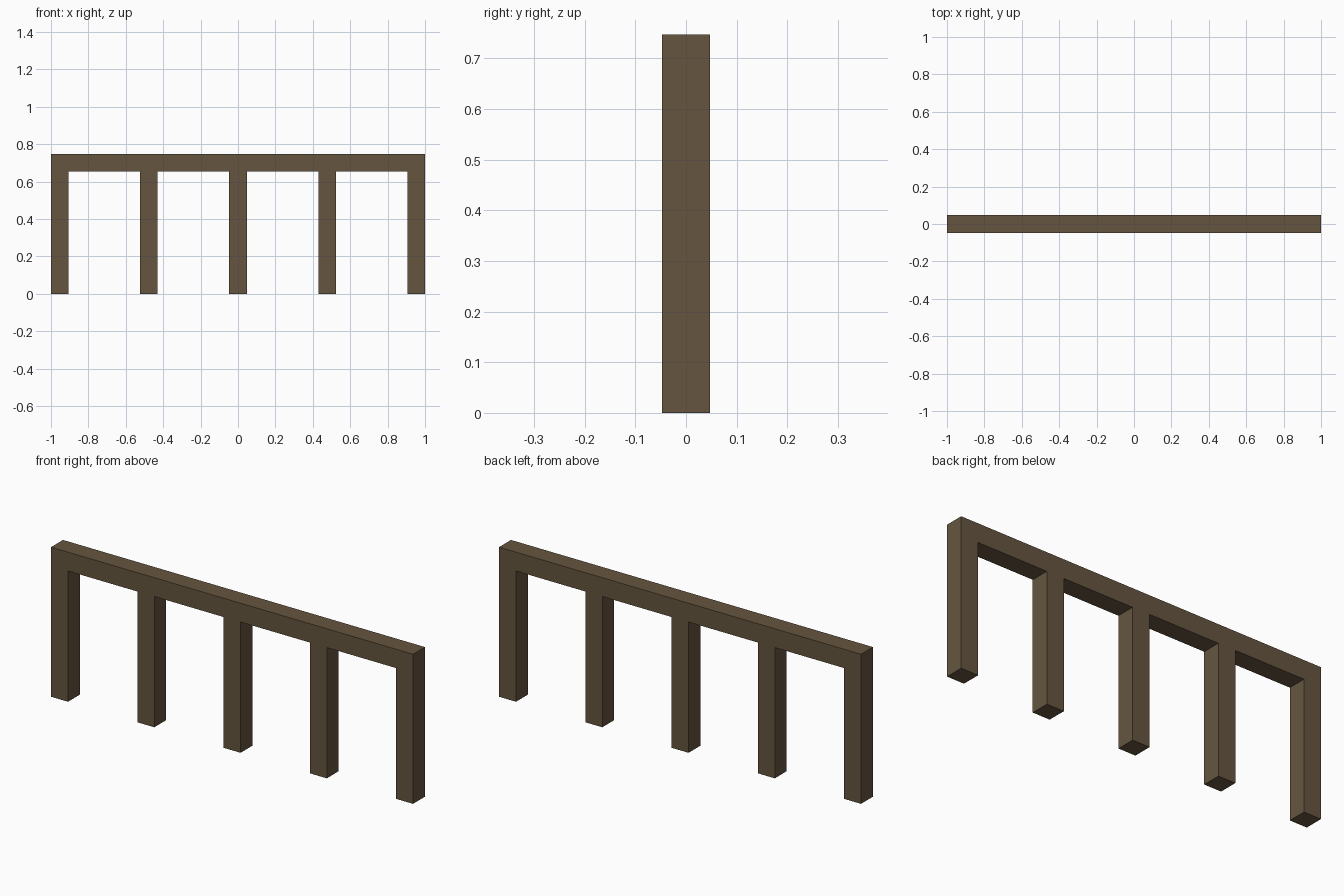
import bpy
import bmesh

cube = bpy.data.objects.get("Cube")
if cube:
    bpy.data.objects.remove(cube, do_unlink=True)

LENGTH, HEIGHT, THICK = 2.0, 0.747, 0.094
POSTS = 5
UNDER = HEIGHT - THICK                      # underside of the top rail
SPACING = (LENGTH - THICK) / (POSTS - 1)    # distance between post centres

# Brown timber
wood = bpy.data.materials.new("brown_wood")
wood.use_nodes = True
colour = (0.130, 0.091, 0.050, 1.0)
wood.diffuse_color = colour
wood.node_tree.nodes["Principled BSDF"].inputs["Base Color"].default_value = colour

# Outline of the rail and its posts, walked from left to right along the feet
outline = []
for i in range(POSTS):
    x0 = -LENGTH / 2 + i * SPACING
    x1 = x0 + THICK
    if i > 0:
        outline.append((x0, UNDER))
    outline += [(x0, 0), (x1, 0)]
    if i < POSTS - 1:
        outline.append((x1, UNDER))
outline += [(LENGTH / 2, HEIGHT), (-LENGTH / 2, HEIGHT)]

# Extrude the outline to the timber thickness
bm = bmesh.new()
front = bm.faces.new([bm.verts.new((x, -THICK / 2, z)) for x, z in outline])
result = bmesh.ops.extrude_face_region(bm, geom=[front], use_keep_orig=True)
back = [v for v in result["geom"] if isinstance(v, bmesh.types.BMVert)]
bmesh.ops.translate(bm, verts=back, vec=(0, THICK, 0))
bmesh.ops.recalc_face_normals(bm, faces=bm.faces)

mesh = bpy.data.meshes.new("fence_frame")
bm.to_mesh(mesh)
bm.free()
mesh.materials.append(wood)
fence = bpy.data.objects.new("fence_frame", mesh)
bpy.context.collection.objects.link(fence)
